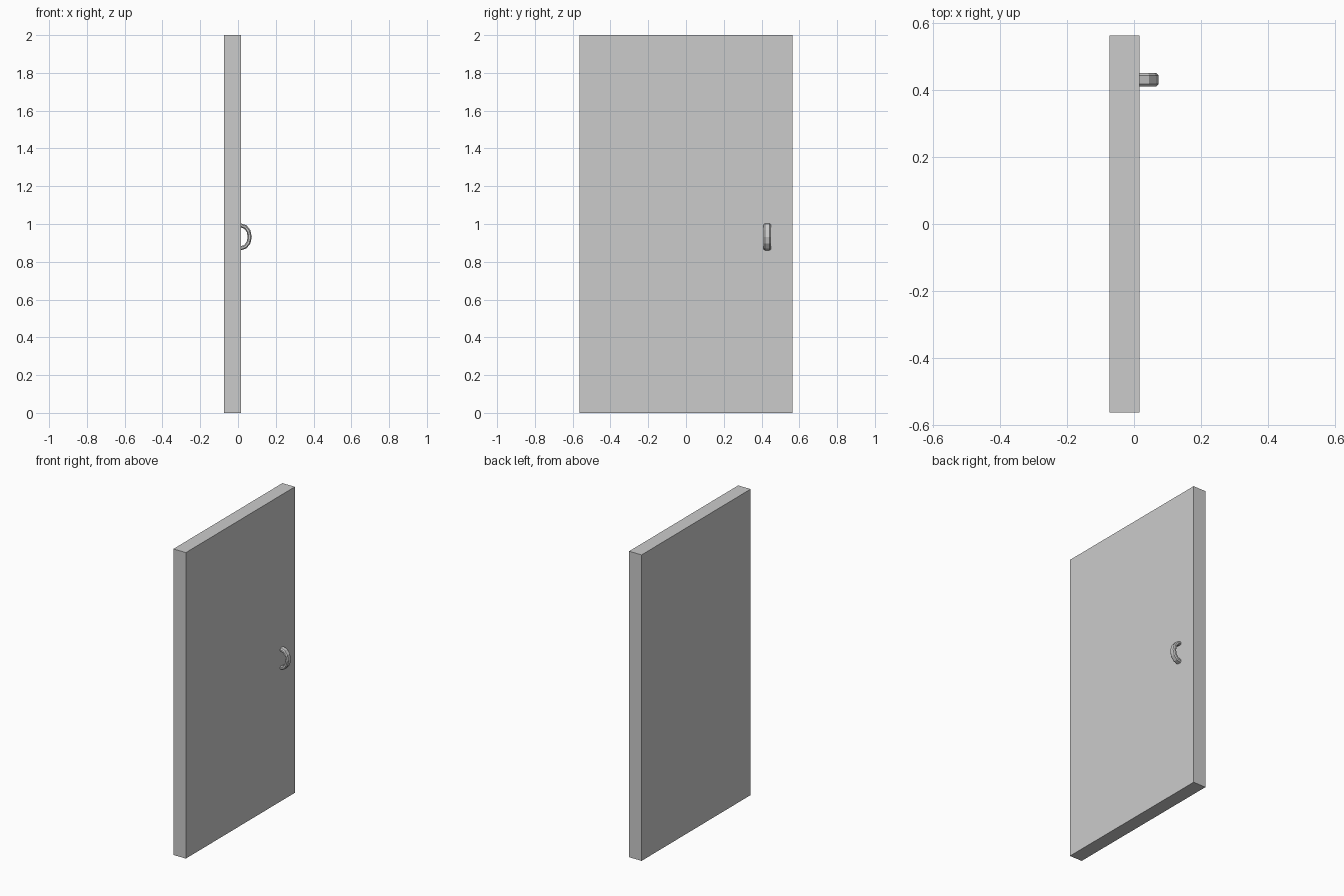
import bpy, bmesh
from math import sin, cos, pi

if "Cube" in bpy.data.objects:
    bpy.data.objects.remove(bpy.data.objects["Cube"])

FACE_X = 0.017      # front face of the door panel
BACK_X = -0.073


def make_object(name, bm):
    bmesh.ops.recalc_face_normals(bm, faces=bm.faces)
    mesh = bpy.data.meshes.new(name)
    bm.to_mesh(mesh)
    bm.free()
    obj = bpy.data.objects.new(name, mesh)
    bpy.context.collection.objects.link(obj)
    return obj


# Door panel: plain slab
bm = bmesh.new()
bmesh.ops.create_cube(bm, size=1)
bmesh.ops.scale(bm, vec=(FACE_X - BACK_X, 1.126, 2.0), verts=bm.verts)
bmesh.ops.translate(bm, vec=((FACE_X + BACK_X) / 2, 0, 1.0), verts=bm.verts)
make_object("door_panel", bm)

# Pull handle: chamfered flat section swept along a half ellipse
CENTRE_Y, CENTRE_Z = 0.43, 0.932
RADIUS_X, RADIUS_Z = 0.045, 0.060
SEGMENTS = 6
# section points: (sideways y, outward offset)
section = [(-0.020, -0.005), (-0.013, -0.011), (0.013, -0.011), (0.020, -0.005),
           (0.020, 0.005), (0.013, 0.011), (-0.013, 0.011), (-0.020, 0.005)]

bm = bmesh.new()
rings = []
for i in range(SEGMENTS + 1):
    a = -pi / 2 + pi * i / SEGMENTS
    rings.append([bm.verts.new((FACE_X + (RADIUS_X + o) * cos(a),
                                CENTRE_Y + s,
                                CENTRE_Z + (RADIUS_Z + o) * sin(a)))
                  for s, o in section])
n = len(section)
for lower, upper in zip(rings, rings[1:]):
    for j in range(n):
        k = (j + 1) % n
        bm.faces.new((lower[j], lower[k], upper[k], upper[j]))
bm.faces.new(rings[0])
bm.faces.new(rings[-1])
make_object("pull_handle", bm)
